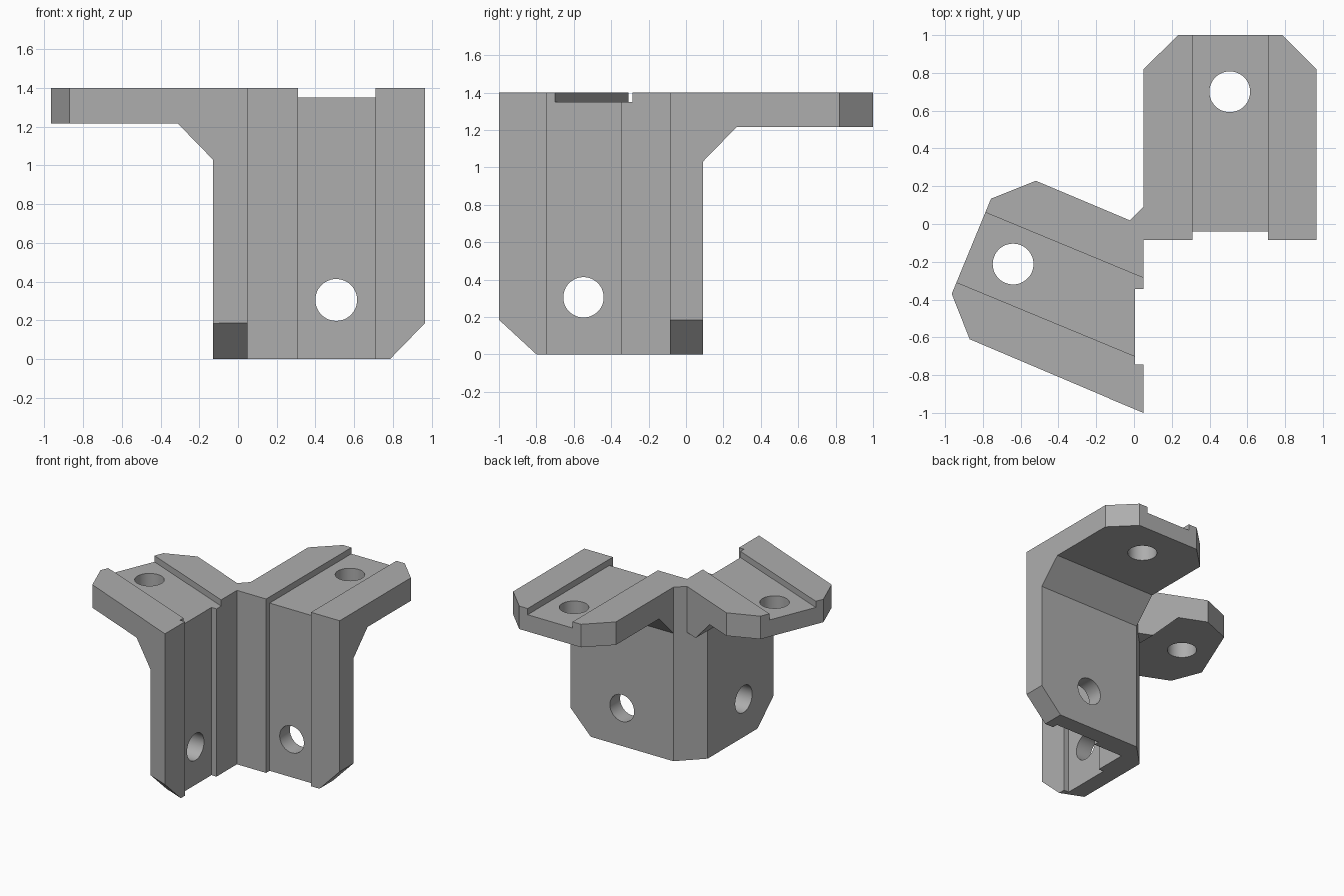
import bpy, bmesh, math
from mathutils import Matrix, Vector

cube = bpy.data.objects.get("Cube")
if cube:
    bpy.data.objects.remove(cube, do_unlink=True)

grey = bpy.data.materials.new("plain grey")
grey.use_nodes = True
colour = (0.42, 0.42, 0.42, 1)
grey.diffuse_color = colour
grey.node_tree.nodes["Principled BSDF"].inputs["Base Color"].default_value = colour

TOP, TILT = 1.4, math.radians(-22.5)


def prism(name, points, low, high, axis="z"):
    """Extrude a 2D outline along an axis; the outline uses the other two axes in order."""
    place = {"x": lambda a, b, h: (h, a, b),
             "y": lambda a, b, h: (a, h, b),
             "z": lambda a, b, h: (a, b, h)}[axis]
    bm = bmesh.new()
    face = bm.faces.new([bm.verts.new(place(a, b, low)) for a, b in points])
    out = bmesh.ops.extrude_face_region(bm, geom=[face])
    shift = Vector(place(0, 0, high - low))
    bmesh.ops.translate(bm, vec=shift, verts=[v for v in out["geom"] if isinstance(v, bmesh.types.BMVert)])
    bmesh.ops.recalc_face_normals(bm, faces=bm.faces)
    mesh = bpy.data.meshes.new(name)
    bm.to_mesh(mesh)
    bm.free()
    mesh.materials.append(grey)
    obj = bpy.data.objects.new(name, mesh)
    bpy.context.collection.objects.link(obj)
    return obj


def rect(a0, a1, b0, b1):
    return [(a0, b0), (a1, b0), (a1, b1), (a0, b1)]


def circle(a, b, r=0.108, n=48):
    return [(a + r * math.cos(2 * math.pi * i / n), b + r * math.sin(2 * math.pi * i / n)) for i in range(n)]


def combine(target, tool, operation):
    """Apply a boolean and delete the tool object."""
    mod = target.modifiers.new(operation, "BOOLEAN")
    mod.operation, mod.object, mod.solver = operation, tool, "EXACT"
    graph = bpy.context.evaluated_depsgraph_get()
    mesh = bpy.data.meshes.new_from_object(target.evaluated_get(graph))
    target.modifiers.clear()
    target.data = mesh
    bpy.data.objects.remove(tool, do_unlink=True)


# Two upright walls meeting at a bevelled corner, with a shallow channel in each
bracket = prism("corner_bracket", [
    (0.05, -1), (0.05, -0.745), (0.005, -0.745), (0.005, -0.345), (0.05, -0.345),
    (0.05, -0.085), (0.31, -0.085), (0.31, -0.04), (0.71, -0.04), (0.71, -0.085),
    (0.965, -0.085), (0.965, 0.09), (0.05, 0.09), (-0.13, -0.09), (-0.13, -0.925)], 0, TOP)

# Straight arm with its sloped brace
back_arm = prism("back_arm", [
    (0.05, 0.03), (0.965, 0.03), (0.965, 0.82), (0.785, 1), (0.235, 1), (0.05, 0.82)], 0.5, TOP)
combine(back_arm, prism("back_arm_side", [
    (-0.2, 1.03), (0.09, 1.03), (0.27, 1.215), (1.2, 1.215), (1.2, 1.6), (-0.2, 1.6)],
    -0.5, 1.5, "x"), "INTERSECT")

# Angled arm with its sloped brace
side_arm = prism("side_arm", [
    (-0.03, -0.966), (-0.87, -0.61), (-0.965, -0.37), (-0.757, 0.134),
    (-0.52, 0.229), (0, 0.01), (-0.03, -0.1)], 0.5, TOP)
combine(side_arm, prism("side_arm_side", [
    (0.2, 1.03), (-0.13, 1.03), (-0.31, 1.215), (-1.2, 1.215), (-1.2, 1.6), (0.2, 1.6)],
    -1.5, 0.8, "y"), "INTERSECT")

for arm in (back_arm, side_arm):
    combine(bracket, arm, "UNION")

# Channels along the arm tops
tilted_channel = prism("side_channel", rect(-1.3, 0.3, -0.2, 0.2), 1.35, 1.6)
tilted_channel.matrix_world = Matrix.Translation((0.05, -0.502, 0)) @ Matrix.Rotation(TILT, 4, "Z")

# Cut-off lower corners of the walls
corner = [(0.785, -0.1), (1.2, -0.1), (1.2, 0.425), (0.965, 0.185), (0.785, 0)]
wall_corner = prism("wall_corner", corner, -0.3, 0.3, "y")
tilted_corner = prism("tilted_corner", [
    (0.185, -0.1), (0.185, 0), (0, 0.185), (-0.2, 0.385), (-0.2, -0.1)], -0.5, 0.5, "x")
tilted_corner.matrix_world = Matrix.Translation((0.05, -1, 0)) @ Matrix.Rotation(TILT, 4, "Z")

cutters = [
    prism("back_channel", rect(0.31, 0.71, -0.3, 1.2), 1.35, 1.6),
    tilted_channel, wall_corner, tilted_corner,
    # Screw holes
    prism("wall_hole", circle(0.507, 0.305), -0.3, 0.3, "y"),
    prism("side_wall_hole", circle(-0.548, 0.305), -0.3, 0.3, "x"),
    prism("back_arm_hole", circle(0.507, 0.7), 1.1, 1.6),
    prism("side_arm_hole", circle(-0.64, -0.212), 1.1, 1.6)]
for cutter in cutters:
    combine(bracket, cutter, "DIFFERENCE")

# Merge flat regions and keep hard edges
bm = bmesh.new()
bm.from_mesh(bracket.data)
bmesh.ops.remove_doubles(bm, verts=bm.verts, dist=0.0005)
bmesh.ops.dissolve_limit(bm, angle_limit=math.radians(1), verts=bm.verts, edges=bm.edges)
bm.to_mesh(bracket.data)
bm.free()
bpy.ops.object.select_all(action="DESELECT")
bracket.select_set(True)
bpy.context.view_layer.objects.active = bracket
bpy.ops.object.shade_smooth_by_angle(angle=math.radians(20))
